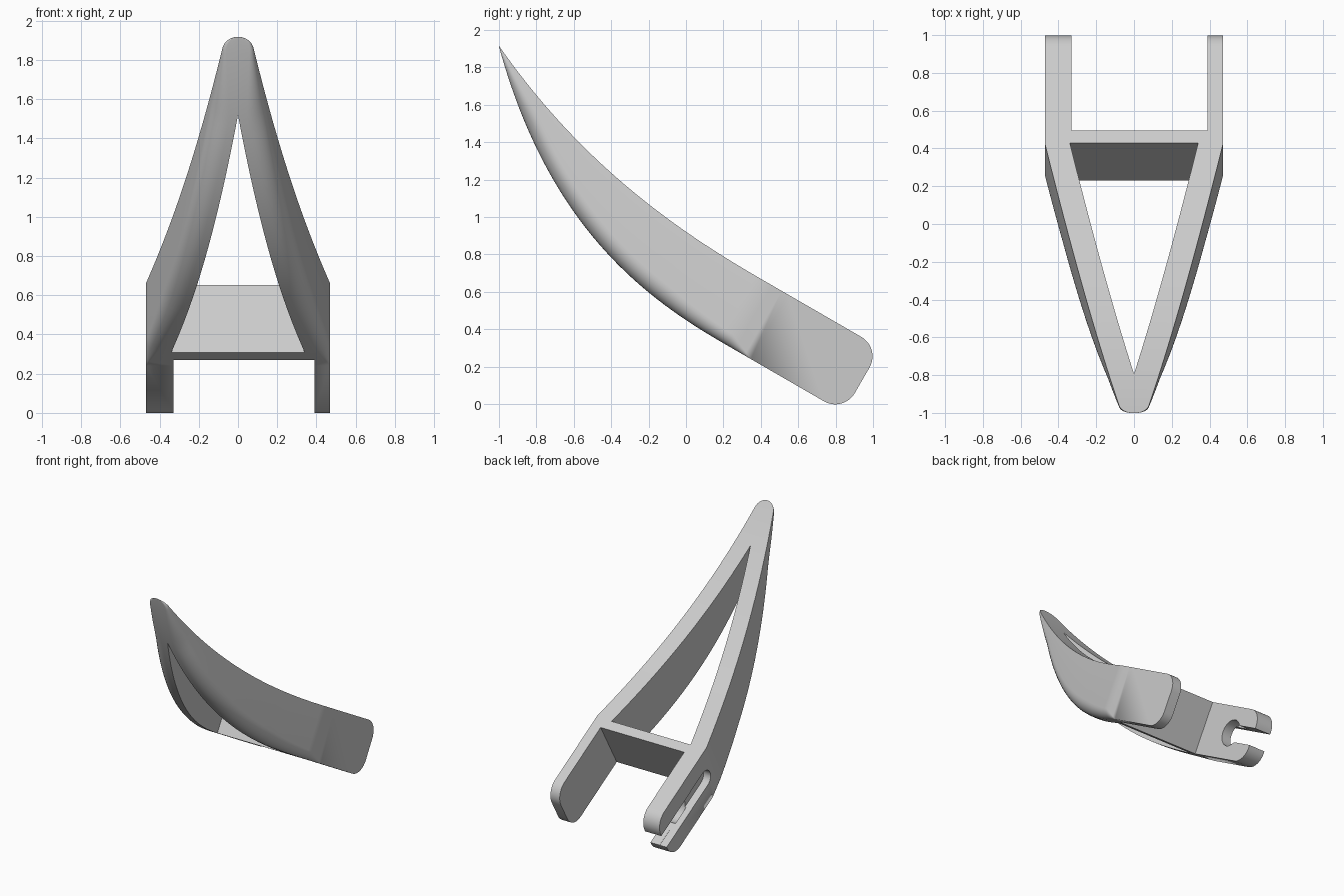
import bpy, bmesh, math
from mathutils import Vector

if "Cube" in bpy.data.objects:
    bpy.data.objects.remove(bpy.data.objects["Cube"])

mat = bpy.data.materials.new("light grey")
mat.use_nodes = True
GREY = (0.6, 0.6, 0.6, 1)
mat.diffuse_color = GREY
mat.node_tree.nodes["Principled BSDF"].inputs["Base Color"].default_value = GREY

# Part frame: u runs down the tilted arm, v is perpendicular, x is sideways
TILT = math.radians(30)
TIP, BEND, END = -1.826, 0.033, 0.752
V_LOW, V_HIGH, V_TIP = 0.382, 0.78, 1.16
APEX, WIDE, CORNER, TIP_R = -1.51, 0.47, 0.12, 0.081


def world(x, u, v):
    c, s = math.cos(TILT), math.sin(TILT)
    return Vector((x, u * c + v * s, v * c - u * s))


def finish(name, bm):
    bmesh.ops.remove_doubles(bm, verts=bm.verts, dist=1e-5)
    bmesh.ops.recalc_face_normals(bm, faces=bm.faces)
    mesh = bpy.data.meshes.new(name)
    bm.to_mesh(mesh)
    bm.free()
    mesh.materials.append(mat)
    ob = bpy.data.objects.new(name, mesh)
    bpy.context.collection.objects.link(ob)
    return ob


def loft(name, rings):
    bm = bmesh.new()
    rows = [[bm.verts.new(p) for p in ring] for ring in rings]
    n = len(rows[0])
    for a, b in zip(rows, rows[1:]):
        for i in range(n):
            j = (i + 1) % n
            bm.faces.new((a[i], a[j], b[j], b[i]))
    bm.faces.new(rows[0])
    bm.faces.new(rows[-1])
    return finish(name, bm)


def prism(name, outline, x0, x1):
    return loft(name, [[world(x, u, v) for u, v in outline] for x in (x0, x1)])


def select_only(ob):
    bpy.ops.object.select_all(action='DESELECT')
    ob.select_set(True)
    bpy.context.view_layer.objects.active = ob


def spread(a, b, n):
    return [a + (b - a) * i / n for i in range(n)]


def heights(u):
    t = max(0, (BEND - u) / (BEND - TIP))
    top = V_HIGH + (V_TIP - V_HIGH) * t ** 2.3
    low = V_LOW + (V_TIP - V_LOW) * t ** 2.37
    d = u - (END - CORNER)
    if d > 0:  # rounded corners at the arm end
        drop = CORNER - math.sqrt(max(0, CORNER ** 2 - d * d))
        top, low = top - drop, low + drop
    return top, low


def outer_x(u):
    x = min(WIDE, WIDE - 0.2177 * (BEND - u))
    d = u - (TIP + TIP_R)
    if d < -0.017:  # rounded tip
        x = min(x, math.sqrt(max(0, TIP_R ** 2 - d * d)))
    return x


def section(u, side, arm_inner):
    top, low = heights(u)
    xo = outer_x(u)
    xi = arm_inner if u > 0.08 else max(0, min(0.345, 0.34 * (u - APEX) / 1.556))
    xi = min(xi, xo)
    r = 0.065 + 0.04 * max(0, min(1, (BEND - u) / 0.6))
    r *= max(0, min(1, 1 - (u - BEND) / 0.147))
    r = min(r, 0.7 * (xo - xi), 0.6 * (top - low))
    pts = [(xi, top), (xo, top)]
    for i in range(9):  # rounded outer lower edge
        a = math.pi / 2 * i / 8
        pts.append((xo - r + r * math.cos(a), low + r - r * math.sin(a)))
    pts.append((xi, low))
    return [world(side * x, u, v) for x, v in pts]


# Stations along the length, denser at the tip and the rounded end
stations = [TIP + 0.064 * (1 - math.cos(math.pi / 2 * i / 10)) for i in range(10)]
stations += spread(TIP + 0.064, APEX, 6) + spread(APEX, BEND, 32)
stations += [BEND, 0.08, 0.0801, 0.11, 0.14, 0.18]
stations += [END - CORNER + CORNER * math.sin(math.pi / 2 * i / 10) for i in range(11)]

left_arm = loft("left_arm", [section(u, 1, 0.39) for u in stations])
right_arm = loft("right_arm", [section(u, -1, 0.33) for u in stations])

# Crossbar between the arms
crossbar = prism("crossbar", [(0.046, V_LOW), (0.12, V_LOW), (0.12, V_HIGH), (0.046, V_HIGH)],
                 -0.36, 0.4)


# Open slot, outer groove and round seat in the right arm
def slot_outline(start, half):
    mid = (V_LOW + V_HIGH) / 2
    arc = [math.pi / 2 + math.pi * i / 12 for i in range(13)]
    pts = [(start + half + half * math.cos(a), mid + half * math.sin(a)) for a in arc]
    return pts + [(1, mid - half), (1, mid + half)]


def circle_outline(u, r):
    mid = (V_LOW + V_HIGH) / 2
    arc = [math.tau * i / 32 for i in range(32)]
    return [(u + r * math.cos(a), mid + r * math.sin(a)) for a in arc]


cutters = [
    prism("slot_cutter", slot_outline(0.42, 0.064), -0.6, -0.2),
    prism("groove_cutter", slot_outline(0.1, 0.065), -0.6, -0.41),
    prism("seat_cutter", circle_outline(0.47, 0.1), -0.42, -0.2),
]
for cutter in cutters:
    cutter.hide_render = True
    select_only(right_arm)
    mod = right_arm.modifiers.new("cut", 'BOOLEAN')
    mod.operation = 'DIFFERENCE'
    mod.solver = 'EXACT'
    mod.object = cutter
    bpy.ops.object.modifier_apply(modifier=mod.name)
    bpy.data.objects.remove(cutter)

for ob in (left_arm, right_arm, crossbar):
    select_only(ob)
    bpy.ops.object.shade_smooth_by_angle(angle=math.radians(30))
